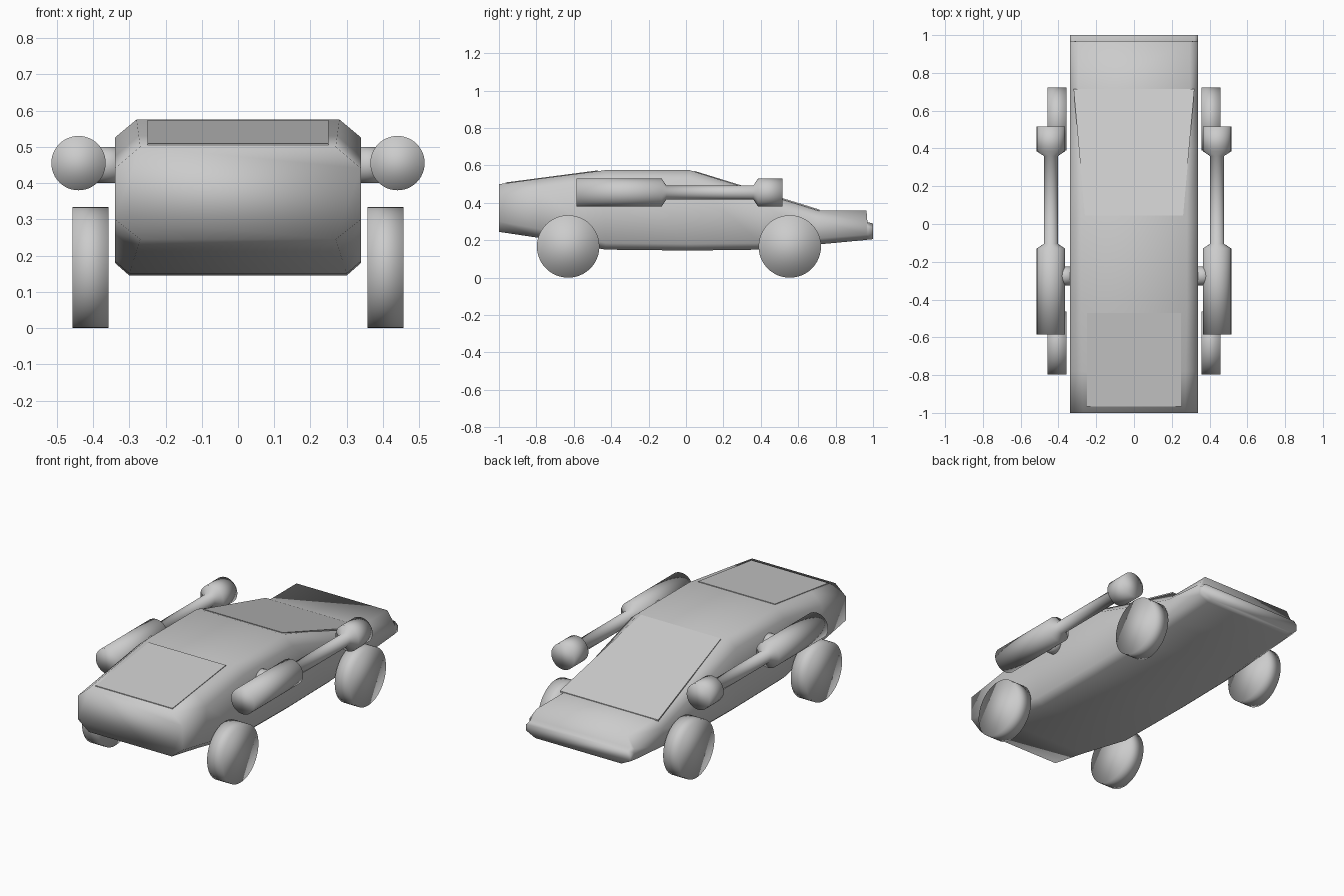
import bpy, bmesh, math
from mathutils import Vector

cube = bpy.data.objects.get("Cube")
if cube:
    bpy.data.objects.remove(cube, do_unlink=True)

# Single painted metal colour
GREY = (0.6, 0.6, 0.6, 1.0)
metal = bpy.data.materials.new("plain grey")
metal.use_nodes = True
metal.diffuse_color = GREY
metal.node_tree.nodes["Principled BSDF"].inputs["Base Color"].default_value = GREY


def loft(name, rings, smooth=True):
    """Skin a list of equal-sized rings and cap both ends."""
    bm = bmesh.new()
    loops = [[bm.verts.new(p) for p in ring] for ring in rings]
    n = len(loops[0])
    for a, b in zip(loops, loops[1:]):
        for i in range(n):
            j = (i + 1) % n
            bm.faces.new((a[i], a[j], b[j], b[i]))
    bm.faces.new(loops[0])
    bm.faces.new(loops[-1])
    bmesh.ops.recalc_face_normals(bm, faces=bm.faces)
    for f in bm.faces:
        f.smooth = smooth
    mesh = bpy.data.meshes.new(name)
    bm.to_mesh(mesh)
    bm.free()
    mesh.materials.append(metal)
    obj = bpy.data.objects.new(name, mesh)
    bpy.context.collection.objects.link(obj)
    return obj


def turned(name, centre, axis, profile, sides=48):
    """Round part along x or y from (position, radius) pairs."""
    rings = []
    for pos, r in profile:
        ring = []
        for i in range(sides):
            t = 2 * math.pi * i / sides
            u, w = r * math.cos(t), r * math.sin(t)
            offset = (pos, u, w) if axis == "x" else (u, pos, w)
            ring.append(Vector(centre) + Vector(offset))
        rings.append(ring)
    return loft(name, rings)


def section(y, top, shoulder, sill, bottom, top_half, bottom_half):
    """Eight-sided hull cross-section."""
    side = 0.34
    right = [(top_half, top), (side, shoulder), (side, sill), (bottom_half, bottom)]
    left = [(-x, z) for x, z in reversed(right)]
    return [(x, y, z) for x, z in right + left]


# Hull: nose, roof, sloping back, tail deck and low rear lip
loft("hull", [
    section(-1.0, 0.50, 0.44, 0.30, 0.245, 0.27, 0.27),
    section(-0.78, 0.53, 0.473, 0.26, 0.212, 0.274, 0.28),
    section(-0.43, 0.575, 0.525, 0.185, 0.15, 0.28, 0.30),
    section(0.02, 0.575, 0.525, 0.18, 0.145, 0.28, 0.30),
    section(0.40, 0.455, 0.405, 0.185, 0.15, 0.285, 0.30),
    section(0.70, 0.36, 0.315, 0.21, 0.177, 0.295, 0.29),
    section(0.965, 0.36, 0.295, 0.23, 0.202, 0.295, 0.28),
    section(0.97, 0.297, 0.275, 0.232, 0.203, 0.32, 0.28),
    section(1.0, 0.29, 0.27, 0.235, 0.206, 0.32, 0.28),
])


def plate(name, near, far):
    """Thin sloped panel between two (y, z, half_width) edges."""
    rings = []
    for y, z, h in (near, far):
        rings.append([(-h, y, z), (h, y, z), (h, y, z + 0.008), (-h, y, z + 0.008)])
    loft(name, rings, smooth=False)


# Panels on the nose and the sloping back
plate("front_panel", (-0.965, 0.501, 0.25), (-0.47, 0.566, 0.25))
plate("rear_panel", (0.045, 0.563, 0.26), (0.715, 0.356, 0.32))

# Wheels and side pods, one set per side
for side, s in (("left", 1), ("right", -1)):
    for end, y in (("front", -0.63), ("rear", 0.555)):
        turned(f"{end}_{side}_wheel", (s * 0.407, y, 0.167), "x",
               [(-0.05, 0.167), (0.05, 0.167)])
    turned(f"{side}_pod", (s * 0.44, 0, 0.455), "y", [
        (-0.585, 0.075), (-0.13, 0.075), (-0.105, 0.037),
        (0.36, 0.037), (0.385, 0.075), (0.515, 0.075)])
    turned(f"{side}_pod_mount", (s * 0.36, -0.275, 0.45), "x",
           [(-0.05, 0.05), (0.05, 0.05)])
